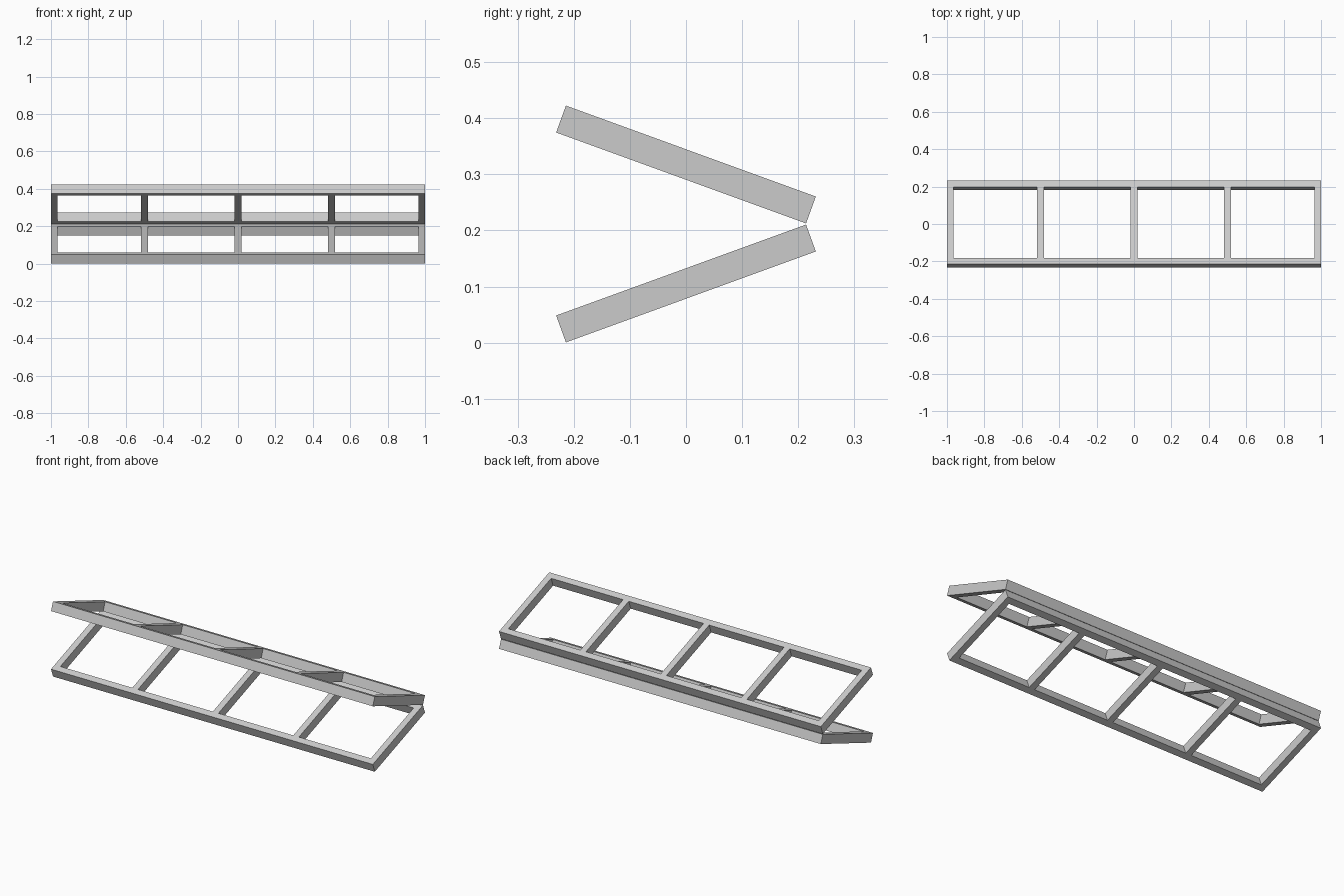
import bpy
from math import radians
from mathutils import Matrix

if "Cube" in bpy.data.objects:
    bpy.data.objects.remove(bpy.data.objects["Cube"])

TILT = radians(20)
DEPTH, THICK, BAR = 0.474, 0.051, 0.035
MID_Z = 0.2115


def box(name, x, y, sx, sy, frame):
    bpy.ops.mesh.primitive_cube_add(size=1)
    ob = bpy.context.object
    ob.name = name
    ob.data.transform(frame @ Matrix.Translation((x, y, 0))
                      @ Matrix.Diagonal((sx, sy, THICK, 1)))
    return ob


# Two ladder frames, tilted opposite ways and meeting at the back edge
for label, side in (("lower", 1), ("upper", -1)):
    frame = (Matrix.Translation((0, 0, MID_Z - side * 0.106))
             @ Matrix.Rotation(side * TILT, 4, 'X'))
    # Long front and back rails
    for pos, s in (("front", -1), ("back", 1)):
        box(f"{label}_{pos}_rail", 0, s * (DEPTH - BAR) / 2, 2, BAR, frame)
    # End bars and crossbars fitted between the rails
    for i, x in enumerate((-1 + BAR / 2, -0.5, 0, 0.5, 1 - BAR / 2)):
        box(f"{label}_crossbar_{i + 1}", x, 0, BAR, DEPTH - 2 * BAR, frame)
